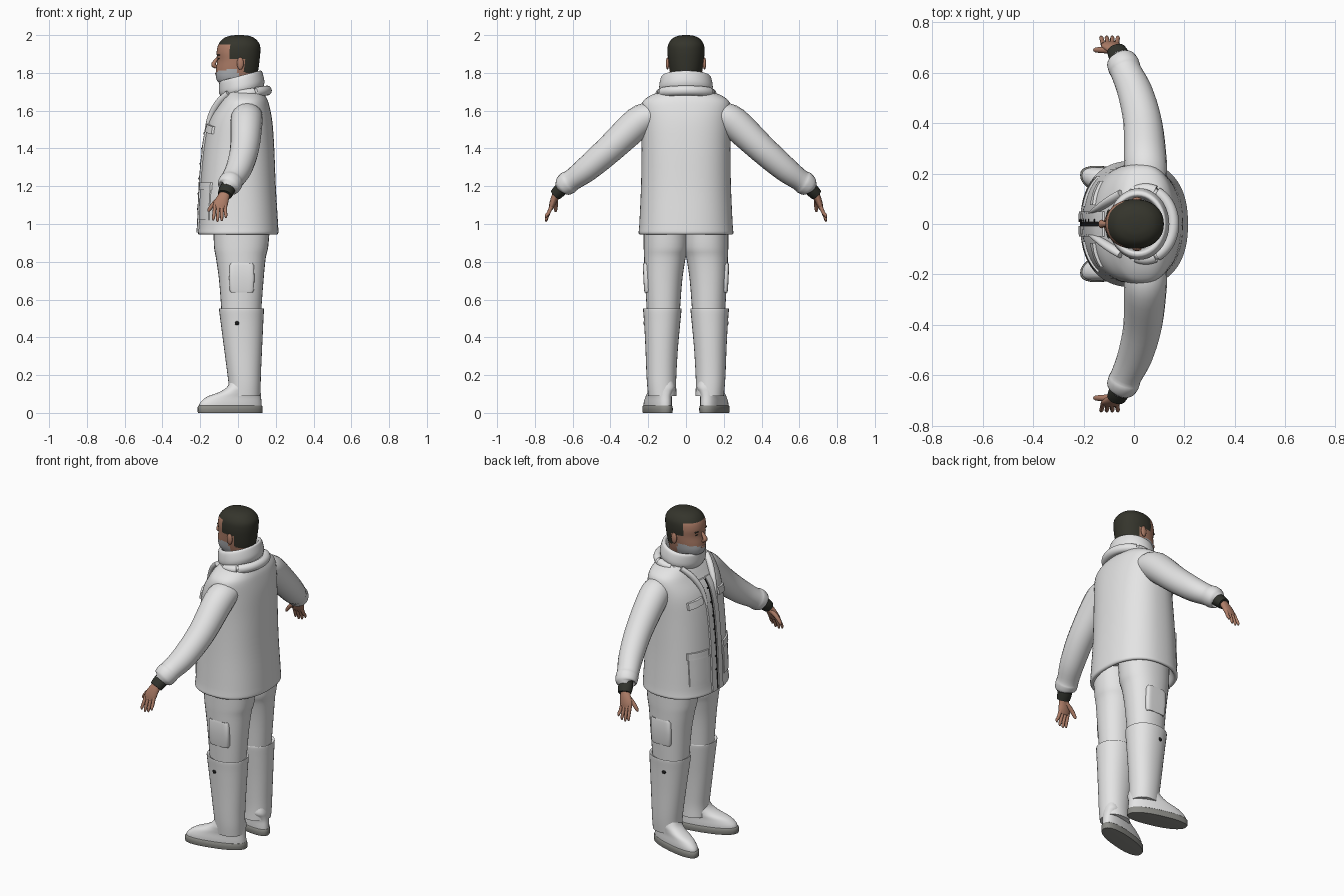
import bpy, bmesh, math
from mathutils import Vector

cube = bpy.data.objects.get("Cube")
if cube:
    bpy.data.objects.remove(cube, do_unlink=True)


def material(name, color):
    m = bpy.data.materials.new(name)
    m.use_nodes = True
    m.diffuse_color = (*color, 1)
    m.node_tree.nodes["Principled BSDF"].inputs["Base Color"].default_value = (*color, 1)
    return m


WHITE = material("white cloth", (0.78, 0.78, 0.78))
SOLE = material("grey rubber", (0.26, 0.26, 0.24))
SKIN = material("skin", (0.43, 0.21, 0.14))
HAIR = material("dark hair", (0.035, 0.035, 0.025))
BEARD = material("grey beard", (0.46, 0.47, 0.49))
KNIT = material("dark knit", (0.03, 0.032, 0.025))
BLACK = material("black trim", (0.01, 0.01, 0.01))


def smooth_rows(rows, k):
    """Catmull-Rom interpolation of rows of numbers."""
    out = []
    for i in range(len(rows) - 1):
        a, b, c, d = (rows[max(i - 1, 0)], rows[i], rows[i + 1], rows[min(i + 2, len(rows) - 1)])
        for j in range(k):
            t = j / k
            out.append([q + 0.5 * t * (r - p + t * (2 * p - 5 * q + 4 * r - s + t * (3 * (q - r) + s - p)))
                        for p, q, r, s in zip(a, b, c, d)])
    return out + [list(rows[-1])]


def finish(name, bm, mats, angle=50):
    bmesh.ops.recalc_face_normals(bm, faces=bm.faces)
    mesh = bpy.data.meshes.new(name)
    bm.to_mesh(mesh)
    bm.free()
    for m in mats:
        mesh.materials.append(m)
    ob = bpy.data.objects.new(name, mesh)
    bpy.context.collection.objects.link(ob)
    bpy.ops.object.select_all(action="DESELECT")
    ob.select_set(True)
    bpy.context.view_layer.objects.active = ob
    bpy.ops.object.shade_smooth_by_angle(angle=math.radians(angle))
    return ob


def skin_rings(name, rings, mats, rule=None):
    bm = bmesh.new()
    vs = [[bm.verts.new(p) for p in ring] for ring in rings]
    n = len(vs[0])
    for a, b in zip(vs, vs[1:]):
        for i in range(n):
            bm.faces.new((a[i], a[(i + 1) % n], b[(i + 1) % n], b[i]))
    bm.faces.new(vs[0])
    bm.faces.new(vs[-1])
    if rule:
        for f in bm.faces:
            f.material_index = rule(f.calc_center_median())
    return finish(name, bm, mats)


def spow(v, p):
    return math.copysign(abs(v) ** p, v)


def loft(name, rows, mats, p=1.0, k=4, n=32, side=1, tilt=0, shear=0, rule=None):
    """Upright loft; each row is z, x front, x back, y inner, y outer."""
    rings = []
    for z, x0, x1, y0, y1 in smooth_rows(rows, k):
        ring = []
        for i in range(n):
            a = 2 * math.pi * i / n
            x = (x0 + x1) / 2 + (x1 - x0) / 2 * spow(math.cos(a), p)
            y = (y0 + y1) / 2 + (y1 - y0) / 2 * spow(math.sin(a), p) + shear * x
            ring.append((x, y * side, z + tilt * x))
        rings.append(ring)
    return skin_rings(name, rings, mats, rule)


def tube(name, pts, mat, side=1, k=4, n=20):
    """Tube along a path; each point is x, y, z and two radii."""
    rows = smooth_rows(pts, k)
    rings = []
    for i, (x, y, z, ru, rv) in enumerate(rows):
        t = (Vector(rows[min(i + 1, len(rows) - 1)][:3]) - Vector(rows[max(i - 1, 0)][:3])).normalized()
        ref = Vector((1, 0, 0)) if abs(t.x) < 0.9 else Vector((0, 0, 1))
        u = (ref - t * ref.dot(t)).normalized()
        v = t.cross(u)
        ring = []
        for j in range(n):
            a = 2 * math.pi * j / n
            q = Vector((x, y, z)) + u * ru * math.cos(a) + v * rv * math.sin(a)
            ring.append((q.x, q.y * side, q.z))
        rings.append(ring)
    return skin_rings(name, rings, [mat])


def ball(name, loc, size, mat):
    bm = bmesh.new()
    bmesh.ops.create_uvsphere(bm, u_segments=16, v_segments=10, radius=1)
    bmesh.ops.scale(bm, vec=size, verts=bm.verts)
    bmesh.ops.translate(bm, vec=loc, verts=bm.verts)
    return finish(name, bm, [mat])


# Jacket body
P = 0.85
torso = [(1.0, -.17, .17, .21), (.95, -.19, .19, .23), (.95, -.212, .212, .25), (1.0, -.208, .212, .247),
         (1.2, -.2, .2, .238), (1.4, -.182, .192, .235), (1.54, -.155, .182, .238), (1.63, -.105, .165, .236),
         (1.67, -.08, .15, .205), (1.7, -.06, .13, .14), (1.71, -.04, .1, .08)]
loft("jacket", [(z, a, b, -y, y) for z, a, b, y in torso], [WHITE], p=P, n=56)
surface = smooth_rows(torso[2:], 12)


def front_x(y, z):
    _, a, b, h = min(surface, key=lambda r: abs(r[0] - z))
    c = max(0, 1 - abs(y / h) ** (2 / P)) ** (P / 2)
    return (a + b) / 2 - (b - a) / 2 * c


def patch(name, y0, y1, z0, z1, out, mat, slope=0):
    """Thin panel that follows the front of the jacket."""
    bm = bmesh.new()
    nu, nv = 5, max(3, int((z1 - z0) / 0.04))
    layers = []
    for off in (0.004, -out):
        grid = []
        for j in range(nv + 1):
            row = []
            for i in range(nu + 1):
                y = y0 + (y1 - y0) * i / nu
                z = z0 + (z1 - z0) * j / nv + slope * (abs(y) - abs(y0))
                row.append(bm.verts.new((front_x(y, z) + off, y, z)))
            grid.append(row)
        for j in range(nv):
            for i in range(nu):
                bm.faces.new((grid[j][i], grid[j][i + 1], grid[j + 1][i + 1], grid[j + 1][i]))
        layers.append(grid)
    inner, outer = layers
    rim = [(j, 0) for j in range(nv)] + [(nv, i) for i in range(nu)]
    rim += [(j, nu) for j in range(nv, 0, -1)] + [(0, i) for i in range(nu, 0, -1)]
    for (a, b), (c, d) in zip(rim, rim[1:] + rim[:1]):
        bm.faces.new((inner[a][b], inner[c][d], outer[c][d], outer[a][b]))
    return finish(name, bm, [mat], 35)


# Front opening, plackets, pockets and snaps
patch("zip_strip", -.007, .007, .96, 1.6, .003, BLACK)
for s, label in ((1, "left"), (-1, "right")):
    patch(label + "_placket", s * .008, s * .05, .955, 1.61, .009, WHITE)
    patch(label + "_chest_pocket_flap", s * .075, s * .17, 1.49, 1.53, .012, WHITE, -.15)
    patch(label + "_lower_pocket", s * .075, s * .185, 1.02, 1.19, .005, WHITE)
    patch(label + "_lower_pocket_flap", s * .07, s * .19, 1.18, 1.22, .01, WHITE)
    tube(label + "_lapel", [(-.05, .12, 1.69, .02, .015), (-.1, .09, 1.645, .02, .016),
                            (-.145, .06, 1.57, .016, .013), (-.172, .045, 1.47, .009, .006)], WHITE, s)
for i in range(7):
    z = 1.08 + i * .08
    ball("snap_%d" % (i + 1), (front_x(.015, z) - .009, .014, z), (.004, .006, .006), BLACK)

# Collar and rolled hood
loft("collar", [(1.69, -.085, .135, -.135, .135), (1.72, -.1, .14, -.142, .142), (1.765, -.1, .13, -.135, .135),
                (1.78, -.095, .122, -.125, .125), (1.775, -.08, .108, -.11, .11),
                (1.72, -.07, .1, -.1, .1)], [WHITE], tilt=.26, n=40)
roll = []
for i in range(13):
    a = math.radians(-130 + 260 * i / 12)
    x = .045 + .11 * math.cos(a)
    roll.append((x, .135 * math.sin(a), 1.685 + .14 * x, .024, .026))
tube("hood_roll", roll, WHITE)


# Head with painted hair and beard
def head_paint(c):
    if c.x > .035:
        line = 1.8
    elif c.x > -.045:
        line = 1.875
    else:
        line = 1.95
    if c.z > line:
        return 1
    return 2 if 1.737 < c.z < 1.81 + .15 * (c.x + .1) and c.x < 0 else 0


head = [(1.66, -.03, .09, .065), (1.735, -.04, .095, .07), (1.75, -.102, .097, .07), (1.78, -.117, .1, .08),
        (1.82, -.116, .108, .088), (1.865, -.11, .114, .094), (1.91, -.113, .118, .098), (1.95, -.104, .115, .094),
        (1.98, -.08, .092, .074), (1.995, -.048, .062, .045), (2.0, -.01, .025, .015)]
loft("head", [(z, a, b, -y, y) for z, a, b, y in head], [SKIN, HAIR, BEARD], p=.92, k=6, n=64, rule=head_paint)
tube("nose", [(-.105, 0, 1.885, .006, .008), (-.122, 0, 1.86, .01, .012),
              (-.13, 0, 1.842, .012, .017), (-.115, 0, 1.83, .008, .012)], SKIN)
ball("lips", (-.115, 0, 1.797), (.006, .022, .007), SKIN)
for s, label in ((1, "left"), (-1, "right")):
    ball(label + "_ear", (.012, s * .098, 1.85), (.018, .009, .033), SKIN)
    ball(label + "_eye", (-.098, s * .036, 1.876), (.007, .013, .005), HAIR)
    ball(label + "_brow", (-.1, s * .037, 1.895), (.009, .021, .004), HAIR)

for s, label in ((1, "left"), (-1, "right")):
    # Sleeve, gathered hem and knit cuff
    tube(label + "_sleeve", [(.05, .18, 1.575, .08, .07), (.045, .25, 1.54, .085, .084),
                             (.035, .4, 1.4, .077, .076), (.005, .52, 1.295, .07, .068),
                             (-.03, .6, 1.235, .062, .058), (-.04, .625, 1.218, .064, .062),
                             (-.052, .65, 1.197, .058, .054), (-.054, .653, 1.194, .035, .035)], WHITE, s)
    tube(label + "_knit_cuff", [(-.045, .64, 1.205, .04, .036), (-.06, .668, 1.178, .042, .036),
                                (-.07, .69, 1.155, .038, .032)], KNIT, s)
    # Hand
    tube(label + "_palm", [(-.064, .678, 1.17, .026, .022), (-.078, .695, 1.14, .032, .019),
                           (-.092, .708, 1.105, .038, .016), (-.096, .716, 1.08, .032, .011)], SKIN, s)
    for i in range(4):
        x, drop = -.122 + i * .018, (.008, 0, .004, .02)[i]
        tube("%s_finger_%d" % (label, i + 1),
             [(x, .71, 1.1, .01, .011), (x - .004 + i * .002, .727, 1.06, .009, .01),
              (x - .008 + i * .004, .739, 1.025 + drop, .008, .008),
              (x - .009 + i * .004, .739, 1.012 + drop, .004, .004)], SKIN, s, n=10)
    tube(label + "_thumb", [(-.085, .69, 1.14, .016, .015), (-.125, .69, 1.11, .012, .013),
                            (-.15, .69, 1.08, .01, .01), (-.157, .69, 1.065, .005, .005)], SKIN, s, n=10)
    # Trouser leg with cargo pocket
    loft(label + "_trouser_leg", [(1.0, -.13, .17, -.012, .225), (.88, -.127, .16, -.012, .224),
                                  (.82, -.117, .147, .002, .222), (.7, -.1, .135, .02, .217),
                                  (.5, -.085, .12, .035, .205)], [WHITE], p=.9, side=s)
    loft(label + "_cargo_pocket", [(.64, -.03, .07, .17, .217), (.65, -.045, .085, .17, .222),
                                   (.78, -.045, .085, .17, .228), (.79, -.03, .07, .17, .222)],
         [WHITE], p=.4, side=s, k=2)
    # Tall gaiter with snap
    loft(label + "_gaiter", [(.09, -.05, .118, .05, .2), (.15, -.05, .12, .052, .206), (.22, -.058, .122, .05, .21),
                             (.35, -.075, .128, .042, .215), (.48, -.092, .134, .03, .222),
                             (.545, -.1, .137, .024, .227), (.55, -.096, .133, .028, .223),
                             (.54, -.08, .118, .04, .207)], [WHITE], p=.92, side=s)
    ball(label + "_gaiter_snap", (-.005, s * .219, .475), (.012, .007, .011), BLACK)
    # Boot foot and sole
    loft(label + "_boot", [(.03, -.208, .126, .082, .198), (.055, -.2, .125, .082, .198),
                           (.085, -.165, .122, .083, .196), (.11, -.1, .12, .078, .198),
                           (.135, -.06, .118, .07, .2), (.17, -.04, .11, .08, .19)],
         [WHITE], p=.85, side=s, shear=-.25)
    loft(label + "_sole", [(0, -.208, .128, .08, .2), (.004, -.213, .13, .077, .203),
                           (.034, -.213, .13, .077, .203), (.038, -.206, .125, .084, .196)],
         [SOLE], p=.85, side=s, shear=-.25, k=2)
